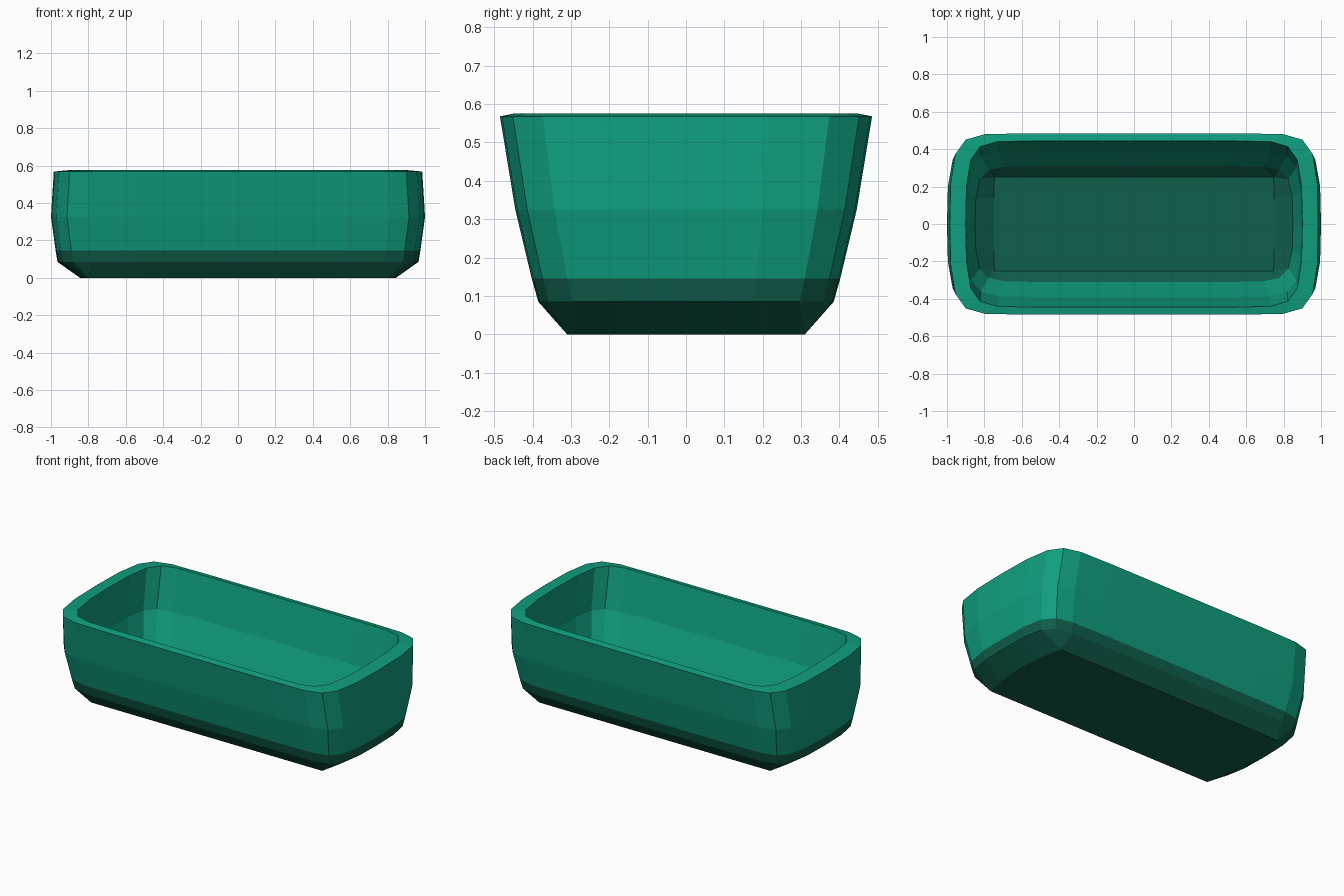
import bpy, bmesh

if "Cube" in bpy.data.objects:
    bpy.data.objects.remove(bpy.data.objects["Cube"])


def material(name, rgb):
    m = bpy.data.materials.new(name)
    m.diffuse_color = (*rgb, 1.0)
    m.use_nodes = True
    m.node_tree.nodes["Principled BSDF"].inputs["Base Color"].default_value = m.diffuse_color
    return m


# Quarter outlines in unit half-sizes: rounded corner, and corner pinched to one point
ROUND = [(1, 0), (.995, .45), (.97, .77), (.914, .93), (.81, .99), (.57, 1), (0, 1)]
PINCH = [(1, 0), (.985, .55), (.95, 1), (.95, 1), (.95, 1), (.57, 1), (0, 1)]
SQUARE = [(1, 0), (1, .55), (.995, 1), (.995, 1), (.995, 1), (.57, 1), (0, 1)]


def ring(bm, quarter, hx, hy, z):
    q = quarter
    pts = list(q)
    pts += [(-x, y) for x, y in reversed(q[:-1])]
    pts += [(-x, -y) for x, y in q[1:]]
    pts += [(x, -y) for x, y in reversed(q[1:-1])]
    return [bm.verts.new((x * hx, y * hy, z)) for x, y in pts]


# Sections running up the outside, over the rim and down the inside
SECTIONS = [
    (PINCH, .845, .31, 0),
    (ROUND, .965, .385, .085),
    (ROUND, .975, .402, .145),
    (ROUND, 1.0, .445, .325),
    (ROUND, .985, .485, .568),
    (ROUND, .90, .445, .576),
    (ROUND, .895, .39, .325),
    (ROUND, .85, .31, .145),
    (SQUARE, .75, .25, .085),
]

bm = bmesh.new()
rings = [ring(bm, *s) for s in SECTIONS]
for a, b in zip(rings, rings[1:]):
    n = len(a)
    for i in range(n):
        j = (i + 1) % n
        bm.faces.new((a[i], a[j], b[j], b[i]))
bm.faces.new(list(reversed(rings[0])))
bm.faces.new(rings[-1])
bmesh.ops.remove_doubles(bm, verts=bm.verts, dist=.0005)
bmesh.ops.recalc_face_normals(bm, faces=bm.faces)

# Lower part of the tub, inside and out, is the darker green
for f in bm.faces:
    f.material_index = 1 if f.calc_center_median().z < .144 else 0

mesh = bpy.data.meshes.new("tub")
bm.to_mesh(mesh)
bm.free()
mesh.materials.append(material("green", (.005, .345, .21)))
mesh.materials.append(material("dark_green", (.005, .112, .073)))
tub = bpy.data.objects.new("tub", mesh)
bpy.context.collection.objects.link(tub)
